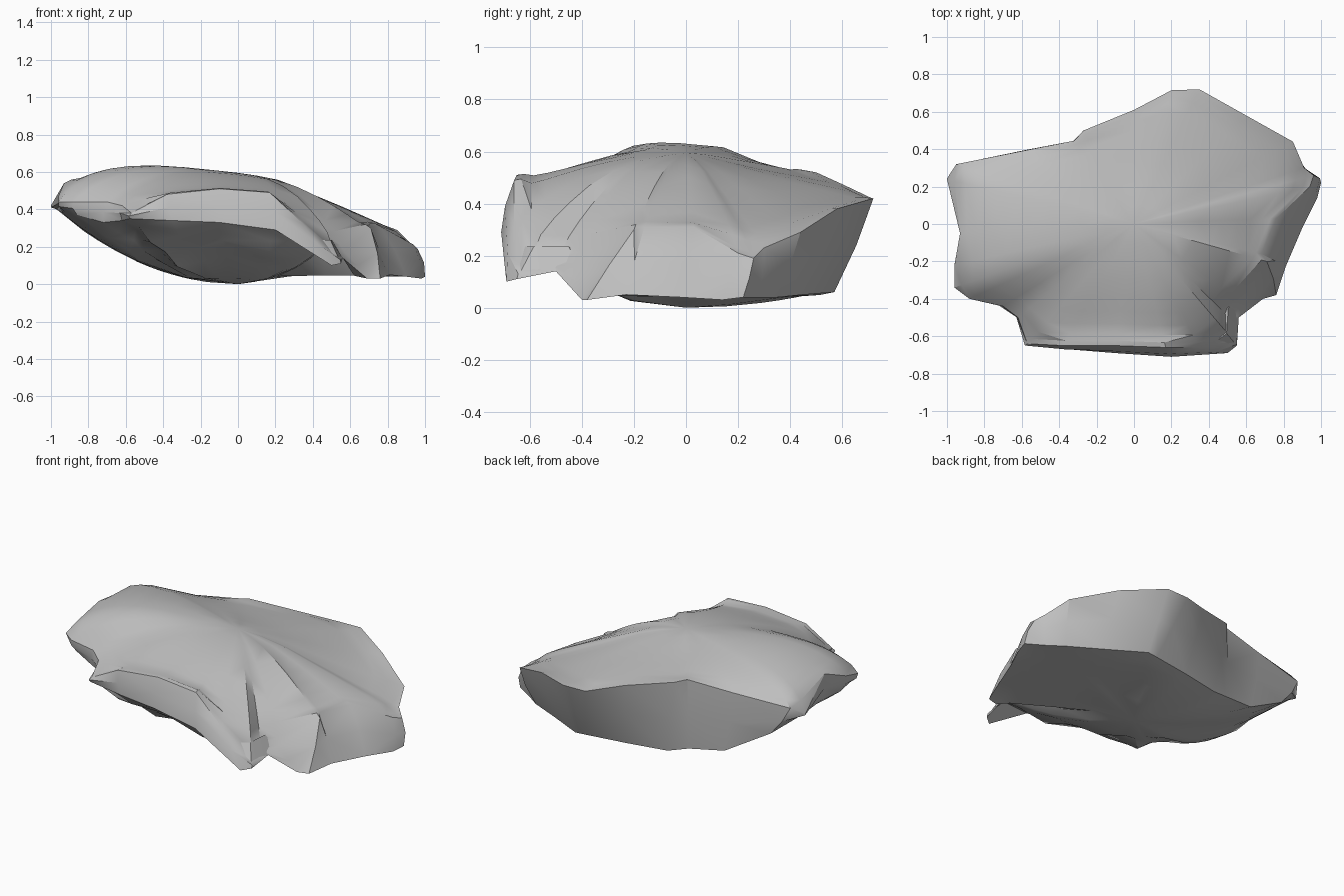
import bpy, bmesh, math, random

cube = bpy.data.objects.get("Cube")
if cube:
    bpy.data.objects.remove(cube)
random.seed(4)

# Single stone colour
stone = bpy.data.materials.new("stone grey")
stone.use_nodes = True
colour = (0.52, 0.52, 0.52, 1)
stone.diffuse_color = colour
shader = next(n for n in stone.node_tree.nodes if n.type == 'BSDF_PRINCIPLED')
shader.inputs["Base Color"].default_value = colour
shader.inputs["Roughness"].default_value = 0.9

# Upper rim of the broken side wall, clockwise from the left tip
upper_rim = [
    (-1, .24, .42), (-.95, .32, .47), (-.6, .39, .5), (-.32, .445, .53), (-.27, .5, .52),
    (0, .61, .47), (.2, .715, .42), (.35, .72, .42), (.6, .58, .38), (.85, .44, .29),
    (.91, .3, .23), (.96, .26, .19), (.94, .2, .21), (.76, .03, .31), (.68, -.16, .31),
    (.71, -.2, .3), (.57, -.42, .17), (.51, -.5, .18), (.53, -.62, .15), (.35, -.66, .32),
    (.17, -.66, .49), (-.1, -.65, .51), (-.38, -.65, .48), (-.57, -.64, .38), (-.62, -.5, .42),
    (-.7, -.44, .44), (-.88, -.4, .44), (-.96, -.34, .44), (-.96, -.22, .47), (-.93, -.05, .54),
]

# Lower edge of the wall, where the undercut begins
lower_rim = [
    (-.97, .24, .4), (-.82, .33, .28), (-.54, .39, .12), (-.32, .43, .09), (-.2, .47, .06),
    (.05, .52, .06), (.3, .56, .06), (.37, .57, .06), (.6, .45, .05), (.8, .35, .04),
    (.9, .28, .04), (1, .22, .04), (.98, .14, .03), (.9, -.02, .04), (.81, -.23, .05),
    (.76, -.38, .03), (.69, -.4, .03), (.56, -.5, .14), (.55, -.65, .11), (.5, -.69, .1),
    (.2, -.71, .29), (-.1, -.69, .33), (-.35, -.67, .34), (-.58, -.64, .35), (-.62, -.48, .34),
    (-.72, -.42, .33), (-.86, -.38, .37), (-.93, -.3, .39), (-.93, -.2, .37), (-.9, -.05, .36),
]

# Crest height along the length, and its fall toward front and back
crest = [(-1, .47), (-.94, .57), (-.78, .63), (-.6, .65), (-.4, .64), (0, .595),
         (.24, .56), (.36, .5), (.6, .4), (.8, .31), (1, .18)]
fall = [(-.7, .14), (-.5, .11), (-.3, .04), (-.15, 0), (.03, 0), (.25, .06), (.45, .1), (.72, .17)]
# The front shoulder stays fuller toward the right
shoulder = [(-1, 1), (-.45, 1), (.05, .5), (1, .5)]


def lookup(profile, x):
    """Straight-line interpolation in a short profile."""
    for (x0, z0), (x1, z1) in zip(profile, profile[1:]):
        if x <= x1:
            return z0 + (z1 - z0) * (x - x0) / (x1 - x0)
    return profile[-1][1]


def top_height(x, y):
    drop = lookup(fall, y)
    if y < 0:
        drop *= lookup(shoulder, x)
    return lookup(crest, x) - drop


def top_point(point, t):
    """Slide a rim point inward along the smooth weathered top."""
    x, y, z = point
    correction = (z - top_height(x, y)) * t ** 3.5
    return x * t, y * t, top_height(x * t, y * t) + correction


def under_point(point, t):
    """Slide a lower rim point inward along the underside."""
    x, y, z = point
    # The front corner block overhangs a recess
    if y < -.45:
        z = max(z, .29)
    height = z * t ** 2
    # Ragged layers only under the front overhang
    if y < -.3 and x < .5 and t > .4:
        height += random.uniform(-.015, .03)
        t += random.uniform(-.03, .03)
    # The right half of the base lifts slightly off the ground
    lift = min(.045, max(0, x * t - .04) * .25)
    return x * t, y * t, max(height, lift)


def wall_point(high, low):
    """Slightly bulged point halfway down the side wall."""
    x, y, z = [(a + b) / 2 for a, b in zip(high, low)]
    return x * 1.015, y * 1.015, z


def bridge(bm, outer, inner):
    count = len(outer)
    for i in range(count):
        j = (i + 1) % count
        bm.faces.new((outer[i], outer[j], inner[j], inner[i]))


def close_ring(bm, ring, height):
    centre = bm.verts.new((0, 0, height))
    for a, b in zip(ring, ring[1:] + ring[:1]):
        bm.faces.new((a, b, centre))


# Rings run from the crown, over the rim, down the wall and under the base
layers = [[top_point(p, t) for p in upper_rim] for t in (.15, .3, .45, .6, .72, .82, .9, .96)]
layers.append(upper_rim)
layers.append([wall_point(a, b) for a, b in zip(upper_rim, lower_rim)])
layers.append(lower_rim)
layers += [[under_point(p, t) for p in lower_rim] for t in (.9, .8, .68, .55, .3)]

bm = bmesh.new()
rings = [[bm.verts.new(p) for p in layer] for layer in layers]
for outer, inner in zip(rings, rings[1:]):
    bridge(bm, outer, inner)
close_ring(bm, rings[0], top_height(0, 0))
close_ring(bm, rings[-1], 0)
# Soften the weathered top, leaving its rim and the broken wall crisp
crown = [v for ring in rings[:7] for v in ring]
for _ in range(3):
    bmesh.ops.smooth_vert(bm, verts=crown, factor=.4, use_axis_z=True)
bmesh.ops.triangulate(bm, faces=[f for f in bm.faces if len(f.verts) > 3])
bmesh.ops.recalc_face_normals(bm, faces=bm.faces)

mesh = bpy.data.meshes.new("boulder")
bm.to_mesh(mesh)
bm.free()
mesh.materials.append(stone)
boulder = bpy.data.objects.new("boulder", mesh)
bpy.context.collection.objects.link(boulder)

# Smooth weathered faces with crisp broken edges
bpy.ops.object.select_all(action='DESELECT')
boulder.select_set(True)
bpy.context.view_layer.objects.active = boulder
bpy.ops.object.shade_smooth_by_angle(angle=math.radians(32))
